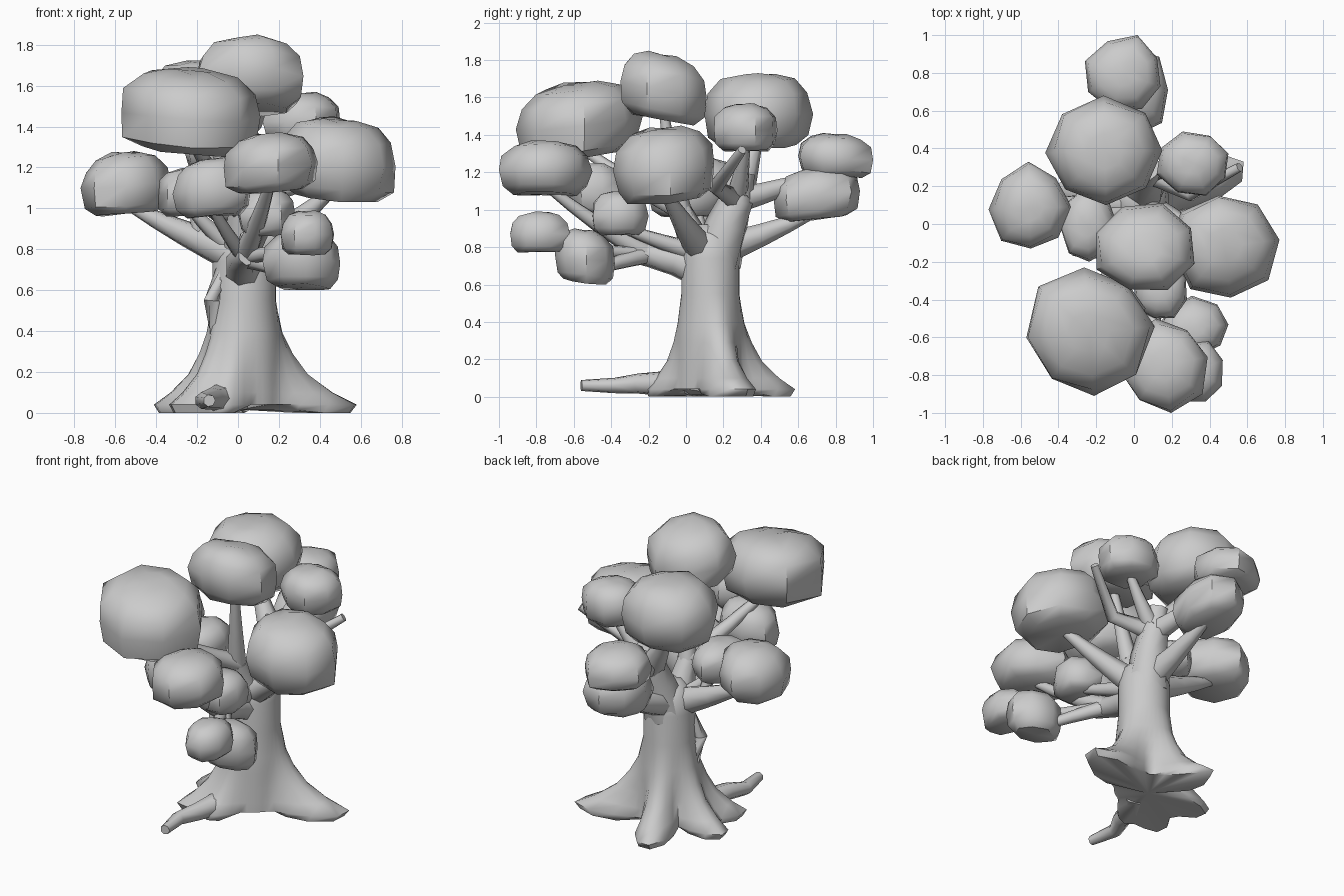
import bpy, bmesh, math, random
from mathutils import Vector

random.seed(11)
if "Cube" in bpy.data.objects:
    bpy.data.objects.remove(bpy.data.objects["Cube"], do_unlink=True)

grey = bpy.data.materials.new("plain_grey")
grey.use_nodes = True
COLOUR = (0.6, 0.6, 0.6, 1)
grey.diffuse_color = COLOUR
grey.node_tree.nodes["Principled BSDF"].inputs["Base Color"].default_value = COLOUR


def finish(name, rings, angle):
    """Skin equal point rings, cap both ends and make a smooth shaded object."""
    bm = bmesh.new()
    loops = [[bm.verts.new(point) for point in ring] for ring in rings]
    count = len(loops[0])
    for low, high in zip(loops, loops[1:]):
        for i in range(count):
            following = (i + 1) % count
            bm.faces.new((low[i], low[following], high[following], high[i]))
    for ring, verts in ((rings[0], loops[0]), (rings[-1], loops[-1])):
        hub = bm.verts.new(sum(ring, Vector()) / count)
        for i in range(count):
            bm.faces.new((verts[i], verts[(i + 1) % count], hub))
    bmesh.ops.recalc_face_normals(bm, faces=bm.faces)
    mesh = bpy.data.meshes.new(name)
    bm.to_mesh(mesh)
    bm.free()
    mesh.materials.append(grey)
    obj = bpy.data.objects.new(name, mesh)
    bpy.context.collection.objects.link(obj)
    bpy.ops.object.select_all(action='DESELECT')
    obj.select_set(True)
    bpy.context.view_layer.objects.active = obj
    bpy.ops.object.shade_smooth_by_angle(angle=math.radians(angle))


def limb(name, points, start, end):
    """Tapered tube along a path."""
    path = [Vector(point) for point in points]
    last = len(path) - 1
    rings = []
    for i, spot in enumerate(path):
        way = path[min(i + 1, last)] - path[max(i - 1, 0)]
        turn = way.to_track_quat('Z', 'Y')
        radius = start + (end - start) * i / last
        angles = [math.tau * k / 7 for k in range(7)]
        rings.append([spot + turn @ Vector((math.cos(a), math.sin(a), 0)) * radius for a in angles])
    finish(name, rings, 60)


def clump(name, centre, half_size, lean):
    """Faceted leaf mass: domed top, steep sides, flat underside, fitted to its size."""
    sides = 8
    profile = [(0.7, -1), (0.93, -0.72), (1, -0.1), (0.93, 0.45), (0.68, 0.84), (0.32, 1)]
    spin = random.random()
    wobble = [random.uniform(0.92, 1.06) for _ in range(sides)]
    rings = []
    for radius, height in profile:
        ring = []
        for k in range(sides):
            a = math.tau * k / sides + spin
            reach = radius * wobble[k] * random.uniform(0.96, 1.04)
            spot = Vector((reach * math.cos(a), reach * math.sin(a), height + random.uniform(-0.05, 0.05)))
            spot.z += lean[0] * spot.x + lean[1] * spot.y
            ring.append(spot)
        rings.append(ring)
    points = [point for ring in rings for point in ring]
    for axis in range(3):
        low = min(point[axis] for point in points)
        high = max(point[axis] for point in points)
        for point in points:
            share = (point[axis] - low) / (high - low) * 2 - 1
            point[axis] = centre[axis] + share * half_size[axis]
    finish(name + "_leaves", rings, 48)


def grow(name, centre, half_size, fork, radius, lean=(0, 0)):
    """Leaf clump with a branch bending outward, then up, from a fork to its underside."""
    clump(name, centre, half_size, lean)
    tip = Vector(centre)
    tip.z -= half_size[2] * 0.6
    bend = fork.lerp(tip, 0.5)
    bend.z = fork.z + (tip.z - fork.z) * 0.4
    path = [fork.lerp(bend, t / 4).lerp(bend.lerp(tip, t / 4), t / 4) for t in range(5)]
    limb(name + "_branch", path, radius, 0.025)


# Trunk, spreading at the foot into tapering roots
middle = Vector((0.03, 0.13))
root_tips = [(0.57, 0.3), (-0.1, 0.56), (-0.38, 0.18), (-0.3, -0.14), (-0.1, -0.17)]
spans = [Vector(tip) - middle for tip in root_tips]
rings = []
for height, core, flare in ((0.01, 0.17, 0.85), (0.05, 0.18, 0.9), (0.11, 0.18, 0.62), (0.2, 0.175, 0.34),
                            (0.3, 0.175, 0.16), (0.4, 0.17, 0.05), (0.56, 0.155, 0), (0.75, 0.155, 0),
                            (0.85, 0.14, 0), (0.93, 0.07, 0)):
    ring = []
    for k in range(36):
        way = Vector((math.cos(math.tau * k / 36), math.sin(math.tau * k / 36)))
        swell = max(max(0, way.dot(span.normalized())) ** 12 * (span.length - 0.11) for span in spans)
        droop = height + 0.05 * (1 - min(1, swell / 0.15)) * (height < 0.04)
        ring.append((middle + way * (core + flare * swell)).to_3d() + Vector((0, 0, droop - 0.01)))
    rings.append(ring)
finish("trunk_and_roots", rings, 60)

# Long crooked root and a vine-like knot on the trunk
limb("front_root", [(0, 0.02, 0.08), (-0.1, -0.13, 0.07), (-0.12, -0.26, 0.07),
                    (-0.17, -0.38, 0.06), (-0.14, -0.56, 0.06)], 0.08, 0.03)
limb("trunk_knot", [(-0.07, 0.07, 0.7), (-0.13, 0.03, 0.55), (-0.1, 0.08, 0.38)], 0.04, 0.04)

# Forks where branches leave the trunk
crotch = Vector((0.03, 0.1, 0.76))
back_fork = Vector((0.07, 0.27, 1.05))
front_fork = Vector((0.03, -0.2, 0.76))
high_fork = Vector((0.01, -0.03, 1))
limb("back_bough", [(0.03, 0.16, 0.72), (0.06, 0.22, 0.92), back_fork, (0.07, 0.3, 1.2)], 0.14, 0.07)
limb("front_bough", [(0.03, 0.1, 0.67), (0.02, -0.06, 0.73), front_fork, (0.05, -0.3, 0.77)], 0.1, 0.05)
limb("high_bough", [(0.03, 0.08, 0.72), (0.01, 0.02, 0.88), high_fork], 0.1, 0.06)

# Bare twigs
limb("back_left_twig", [back_fork, (0.3, 0.16, 1.12), (0.56, 0.3, 1.32)], 0.06, 0.025)
limb("right_twig", [(-0.19, 0.09, 0.84), (-0.21, 0.06, 1)], 0.04, 0.025)
limb("front_stub", [front_fork, (0.04, -0.27, 0.87)], 0.05, 0.03)

# Leaf clumps with their branches
grow("top", (0.06, -0.12, 1.65), (0.26, 0.23, 0.2), high_fork, 0.06, (0, -0.25))
grow("front_right", (-0.23, -0.57, 1.47), (0.34, 0.34, 0.22), high_fork, 0.06, (-0.1, 0.2))
grow("left", (0.49, -0.12, 1.24), (0.28, 0.27, 0.21), crotch, 0.09, (-0.1, 0.1))
grow("right", (-0.55, 0.1, 1.12), (0.22, 0.23, 0.16), crotch, 0.1, (0.1, 0))
grow("inner_right", (-0.24, 0, 1.08), (0.15, 0.2, 0.12), crotch, 0.06)
grow("inner_front", (0.14, -0.35, 0.98), (0.14, 0.15, 0.12), crotch, 0.06)
grow("low_back", (0, 0.7, 1.08), (0.18, 0.23, 0.15), crotch, 0.1, (0, 0.2))
grow("back_top", (-0.16, 0.39, 1.53), (0.31, 0.29, 0.2), back_fork, 0.09)
grow("back_left", (0.31, 0.32, 1.44), (0.19, 0.17, 0.13), back_fork, 0.06)
grow("back", (-0.06, 0.8, 1.29), (0.2, 0.2, 0.12), back_fork, 0.07, (0, -0.1))
grow("front_left", (0.16, -0.75, 1.22), (0.23, 0.25, 0.15), front_fork, 0.06, (0.1, 0))
grow("under_front", (-0.13, -0.48, 1.1), (0.19, 0.15, 0.15), front_fork, 0.04, (0.1, 0))
grow("low_front", (0.31, -0.54, 0.75), (0.19, 0.16, 0.15), front_fork, 0.05, (0, -0.15))
grow("low_front_tip", (0.34, -0.78, 0.88), (0.13, 0.16, 0.11), front_fork, 0.04)
